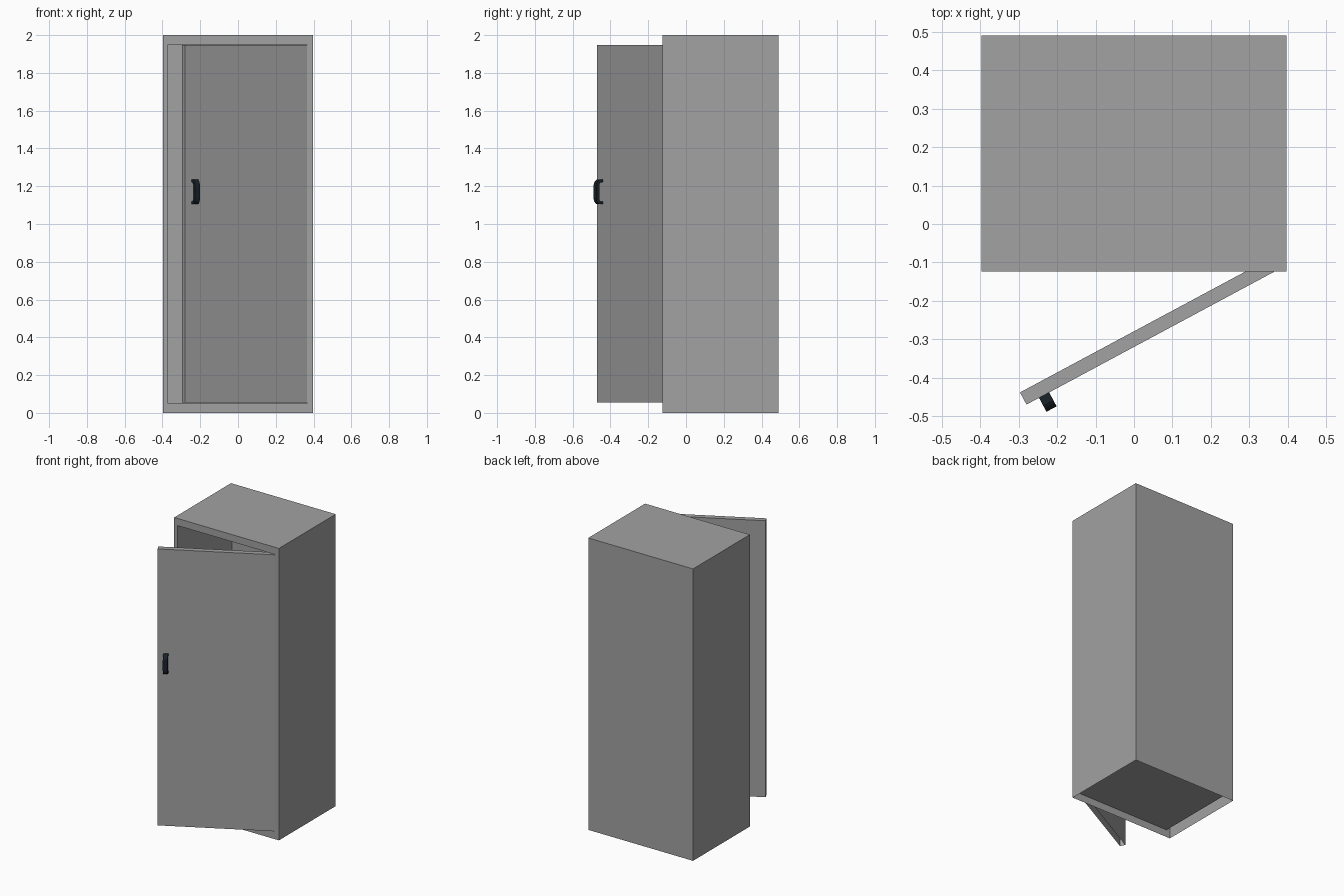
import bpy, bmesh, math

if "Cube" in bpy.data.objects:
    bpy.data.objects.remove(bpy.data.objects["Cube"])


def material(name, rgb):
    m = bpy.data.materials.new(name)
    m.diffuse_color = (*rgb, 1)
    m.use_nodes = True
    m.node_tree.nodes["Principled BSDF"].inputs["Base Color"].default_value = m.diffuse_color
    return m


grey = material("painted_grey", (0.36, 0.36, 0.36))
black = material("blue_black", (0.010, 0.017, 0.023))


def add_object(name, bm, mat):
    me = bpy.data.meshes.new(name)
    bm.to_mesh(me)
    bm.free()
    me.materials.append(mat)
    ob = bpy.data.objects.new(name, me)
    bpy.context.collection.objects.link(ob)
    return ob


def open_box(x0, x1, y0, y1, z0, z1):
    """Box with its bottom face left open."""
    bm = bmesh.new()
    bmesh.ops.create_cube(bm, size=1)
    for v in bm.verts:
        v.co = (x1 if v.co.x > 0 else x0,
                y1 if v.co.y > 0 else y0,
                z1 if v.co.z > 0 else z0)
    bm.normal_update()
    bmesh.ops.delete(bm, geom=[f for f in bm.faces if f.normal.z < -0.9],
                     context='FACES_ONLY')
    return bm


# Cabinet shell: front face inset to a frame, then pushed in as the interior
W, FRONT, BACK, H = 0.397, -0.124, 0.491, 2.0
bm = open_box(-W, W, FRONT, BACK, 0, H)
front = next(f for f in bm.faces if f.normal.y < -0.9)
for x0, x1, z0, z1, depth in [(-0.37, 0.366, 0.051, 1.951, 0.585)]:
    front = bmesh.ops.extrude_discrete_faces(bm, faces=[front])["faces"][0]
    for v in front.verts:
        v.co.x = x1 if v.co.x > 0 else x0
        v.co.z = z1 if v.co.z > 1 else z0
    front = bmesh.ops.extrude_discrete_faces(bm, faces=[front])["faces"][0]
    for v in front.verts:
        v.co.y += depth
add_object("cabinet_body", bm, grey)

# Door: modelled closed with the hinge at its origin, then swung open
HINGE, SWING = (0.366, FRONT, 0), math.radians(28.2)
door = add_object("door", open_box(-0.733, 0, 0, 0.036, 0.054, 1.948), grey)

# Handle: C-shaped side profile (distance from door, height), mirrored and extruded
outer = [(0, 0.065), (0.022, 0.065), (0.031, 0.059), (0.038, 0.049), (0.041, 0.036)]
inner = [(0.023, 0.042), (0.016, 0.050), (0, 0.052)]
half = outer, inner
profile = (outer + [(d, -z) for d, z in reversed(outer)]
           + [(d, -z) for d, z in reversed(inner)] + inner)
bm = bmesh.new()
face = bm.faces.new([bm.verts.new((-0.696, -d, 1.17 + z)) for d, z in profile])
ext = bmesh.ops.extrude_face_region(bm, geom=[face], use_keep_orig=True)
bmesh.ops.translate(bm, vec=(0.030, 0, 0),
                    verts=[v for v in ext["geom"] if isinstance(v, bmesh.types.BMVert)])
bmesh.ops.recalc_face_normals(bm, faces=bm.faces)
handle = add_object("door_handle", bm, black)

for ob in (door, handle):
    ob.location = HINGE
    ob.rotation_euler.z = SWING
